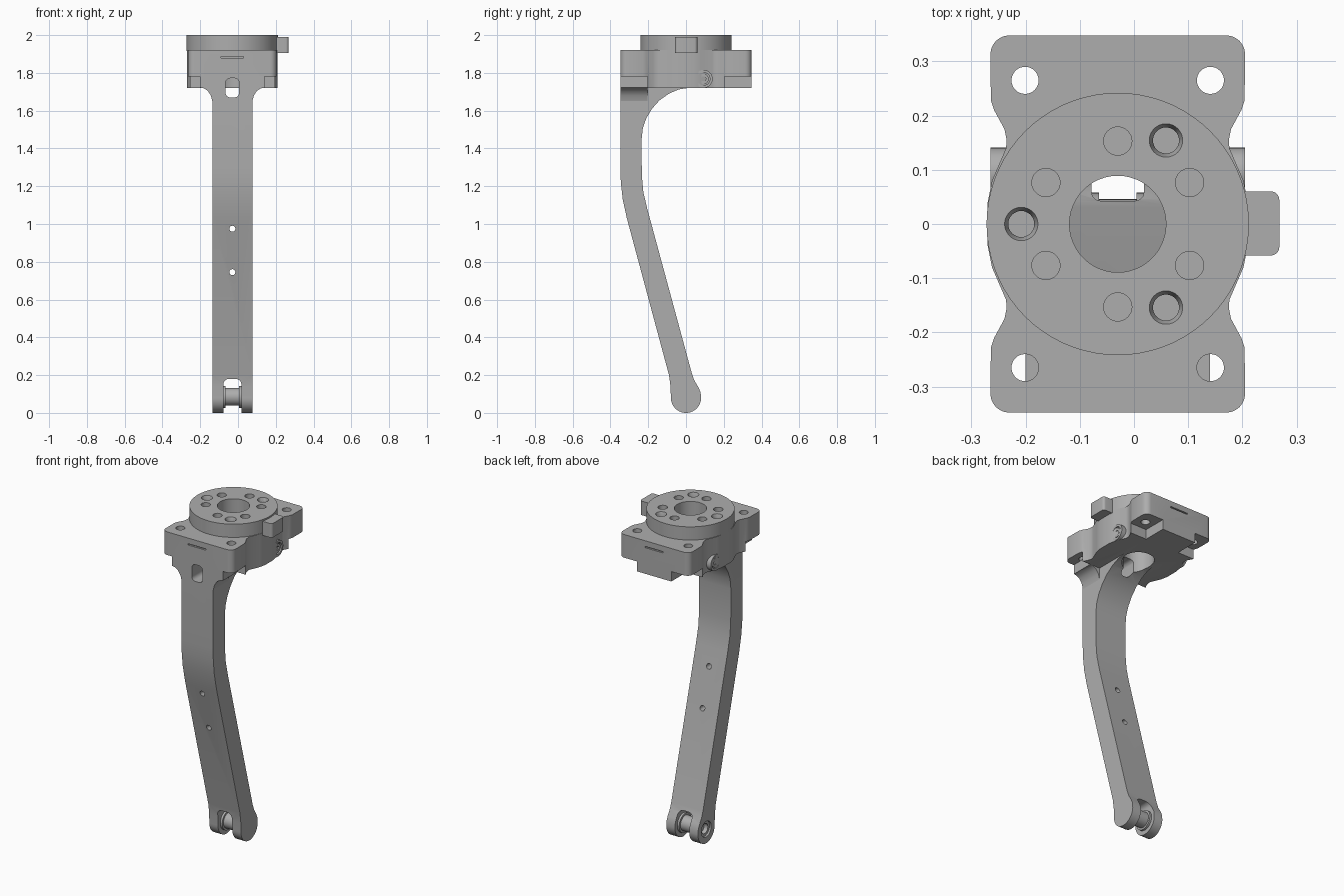
import bpy, bmesh, math
from mathutils import Matrix, Vector

CX = -0.03  # symmetry plane of the bracket

cube = bpy.data.objects.get("Cube")
if cube:
    bpy.data.objects.remove(cube)

grey = bpy.data.materials.new("plain grey")
grey.use_nodes = True
COLOR = (0.42, 0.42, 0.42, 1)
grey.diffuse_color = COLOR
grey.node_tree.nodes["Principled BSDF"].inputs["Base Color"].default_value = COLOR


def finish(name, bm):
    bmesh.ops.recalc_face_normals(bm, faces=bm.faces)
    mesh = bpy.data.meshes.new(name)
    bm.to_mesh(mesh)
    bm.free()
    mesh.materials.append(grey)
    ob = bpy.data.objects.new(name, mesh)
    bpy.context.collection.objects.link(ob)
    return ob


def prism(name, outline, axis, lo, hi):
    """Extrude a 2D outline along an axis; the outline gives the other two, in order."""
    i = "xyz".index(axis)
    bm = bmesh.new()
    verts = []
    for p in outline:
        co = list(p)
        co.insert(i, lo)
        verts.append(bm.verts.new(co))
    face = bm.faces.new(verts)
    moved = bmesh.ops.extrude_face_region(bm, geom=[face])["geom"]
    shift = Vector((0, 0, 0))
    shift[i] = hi - lo
    bmesh.ops.translate(bm, vec=shift, verts=[g for g in moved if isinstance(g, bmesh.types.BMVert)])
    return finish(name, bm)


def arc(cx, cy, r, start, end, n):
    return [(cx + r * math.cos(math.radians(start + (end - start) * k / n)),
             cy + r * math.sin(math.radians(start + (end - start) * k / n))) for k in range(n + 1)]


def rounded(x0, x1, y0, y1, r):
    return (arc(x1 - r, y1 - r, r, 0, 90, 5) + arc(x0 + r, y1 - r, r, 90, 180, 5)
            + arc(x0 + r, y0 + r, r, 180, 270, 5) + arc(x1 - r, y0 + r, r, 270, 360, 5))


def rod(name, axis, a, b, r, lo, hi, n=32):
    return prism(name, arc(a, b, r, 0, 360, n)[:-1], axis, lo, hi)


def box(name, x0, x1, y0, y1, z0, z1):
    return prism(name, [(x0, y0), (x1, y0), (x1, y1), (x0, y1)], "z", z0, z1)


def boolean(ob, tools, operation="DIFFERENCE"):
    """Apply each tool to the object and remove it."""
    for tool in tools:
        tool.hide_render = True
        mod = ob.modifiers.new("shape", "BOOLEAN")
        mod.operation, mod.object, mod.solver = operation, tool, "EXACT"
        bpy.context.view_layer.objects.active = ob
        bpy.ops.object.modifier_apply(modifier=mod.name)
        bpy.data.objects.remove(tool)


def smooth(*obs):
    bpy.ops.object.select_all(action="DESELECT")
    for ob in obs:
        ob.select_set(True)
        bpy.context.view_layer.objects.active = ob
    bpy.ops.object.shade_smooth_by_angle(angle=math.radians(30))


# Mounting plate: waisted outline mirrored from one quarter
quarter = [(0.24, 0.04), (0.232, 0.08), (0.206, 0.14), (0.205, 0.155), (0.209, 0.175),
           (0.228, 0.21), (0.234, 0.228)] + arc(0.2, 0.313, 0.035, 0, 90, 6)
half = quarter + [(-x, y) for x, y in reversed(quarter)]
outline = [(CX + x, y) for x, y in half + [(x, -y) for x, y in reversed(half)]]
plate = prism("mounting_plate", outline, "z", 1.72, 1.92)
for sx in (-1, 1):
    for sy in (-1, 1):
        x0, x1 = sorted((CX + sx * 0.115, CX + sx * 0.3))
        y0, y1 = sorted((sy * 0.205, sy * 0.4))
        boolean(plate, [box("corner_pocket", x0, x1, y0, y1, 1.6, 1.78),
                        rod("bolt_hole", "z", CX + sx * 0.171, sy * 0.265, 0.025, 1.6, 2.1)])
# Thin bracket-shaped grooves in both end faces
for y in (-0.345, 0.345):
    boolean(plate, [box("groove", CX - 0.06, CX + 0.06, y - 0.008, y + 0.008, 1.878, 1.886)])

# Leg: side profile with a rounded foot and a curved gusset under the plate
profile = ([(-0.348, 1.75), (-0.348, 1.3), (-0.345, 1.22), (-0.335, 1.13), (-0.313, 1.03), (-0.09, 0.2),
            (-0.082, 0.14)] + arc(0, 0.08, 0.08, 180, 360, 20)
           + [(0.077, 0.11), (0.066, 0.135), (0.045, 0.17), (0.032, 0.205), (-0.205, 1.08),
              (-0.226, 1.17), (-0.234, 1.26), (-0.235, 1.45), (-0.228, 1.51), (-0.21, 1.56),
              (-0.18, 1.61), (-0.14, 1.655), (-0.09, 1.69), (-0.04, 1.712), (0.01, 1.72), (0.01, 1.75)])
leg = prism("leg", profile, "x", CX - 0.106, CX + 0.106)
side = [(0.1, 1.62), (0.106, 1.65), (0.114, 1.68), (0.13, 1.705), (0.15, 1.718), (0.17, 1.722), (0.17, 1.782)]
flare = prism("leg_flare", [(CX + x, z) for x, z in side] + [(CX - x, z) for x, z in reversed(side)],
              "y", -0.3455, -0.204)
boolean(leg, [rod("pin_hole", "x", 0, 0.085, 0.047, -0.2, -0.07),
              prism("fork_slot", rounded(CX - 0.048, CX + 0.048, -0.2, 0.18, 0.03), "y", -0.3, 0.3)]
        + [rod("leg_hole", "y", CX, z, 0.016, -0.5, 0.1, 16) for z in (0.745, 0.975)])

# Join the leg to the plate, then open the window and the centre bore
boolean(plate, [flare, leg], "UNION")
plate.name = "bracket_and_leg"
boolean(plate, [prism("window", rounded(CX - 0.036, CX + 0.036, 1.67, 1.772, 0.025), "y", -0.5, -0.04),
                rod("bore", "z", CX, 0, 0.089, 1.6, 2.1, 48)])

# Round top hub with stop tab, bore and rings of holes
hub = rod("top_hub", "z", CX, 0, 0.242, 1.915, 2.0, 72)
boolean(hub, [prism("stop_tab", rounded(0.1, 0.268, -0.058, 0.06, 0.015), "z", 1.905, 1.99)], "UNION")
cuts = [rod("bore", "z", CX, 0, 0.089, 1.8, 2.1, 48)]
for k in range(6):
    a = math.radians(30 + 60 * k)
    cuts.append(rod("pocket", "z", CX + 0.153 * math.cos(a), 0.153 * math.sin(a), 0.026, 1.96, 2.1))
for k in range(3):
    a = math.radians(60 + 120 * k)
    x, y = CX + 0.178 * math.cos(a), 0.178 * math.sin(a)
    bm = bmesh.new()
    bmesh.ops.create_cone(bm, cap_ends=True, segments=32, radius1=0.024, radius2=0.031, depth=0.02,
                          matrix=Matrix.Translation((x, y, 1.9905)))
    cuts += [finish("countersink", bm), rod("screw_hole", "z", x, y, 0.024, 1.94, 2.1)]
boolean(hub, cuts)

# Clamp screws on both sides, each with a ring and a socket
screws = []
for s, label in ((1, "left"), (-1, "right")):
    lo, hi = sorted((CX + s * 0.15, CX + s * 0.235))
    boss = rod("clamp_boss_" + label, "x", 0.093, 1.768, 0.048, lo, hi)
    end = CX + s * 0.235
    boolean(boss, [rod("recess", "x", 0.093, 1.768, 0.034, end - 0.015, end + 0.015)])
    lo, hi = sorted((end - s * 0.03, end - s * 0.004))
    head = rod("clamp_screw_" + label, "x", 0.093, 1.768, 0.027, lo, hi)
    boolean(head, [rod("socket", "x", 0.093, 1.768, 0.014, end - 0.02, end + 0.02, 6)])
    screws += [boss, head]

# Pin across the fork, with a washer at each prong
pin = rod("fork_pin", "x", 0, 0.085, 0.046, -0.125, 0.03)
washers = []
for s, label in ((1, "left"), (-1, "right")):
    lo, hi = sorted((CX + s * 0.035, CX + s * 0.05))
    washers.append(rod("fork_washer_" + label, "x", 0, 0.085, 0.058, lo, hi))
boolean(pin, [rod("pin_socket", "x", 0, 0.085, 0.03, -0.2, -0.1)])

smooth(plate, hub, pin, *screws, *washers)
